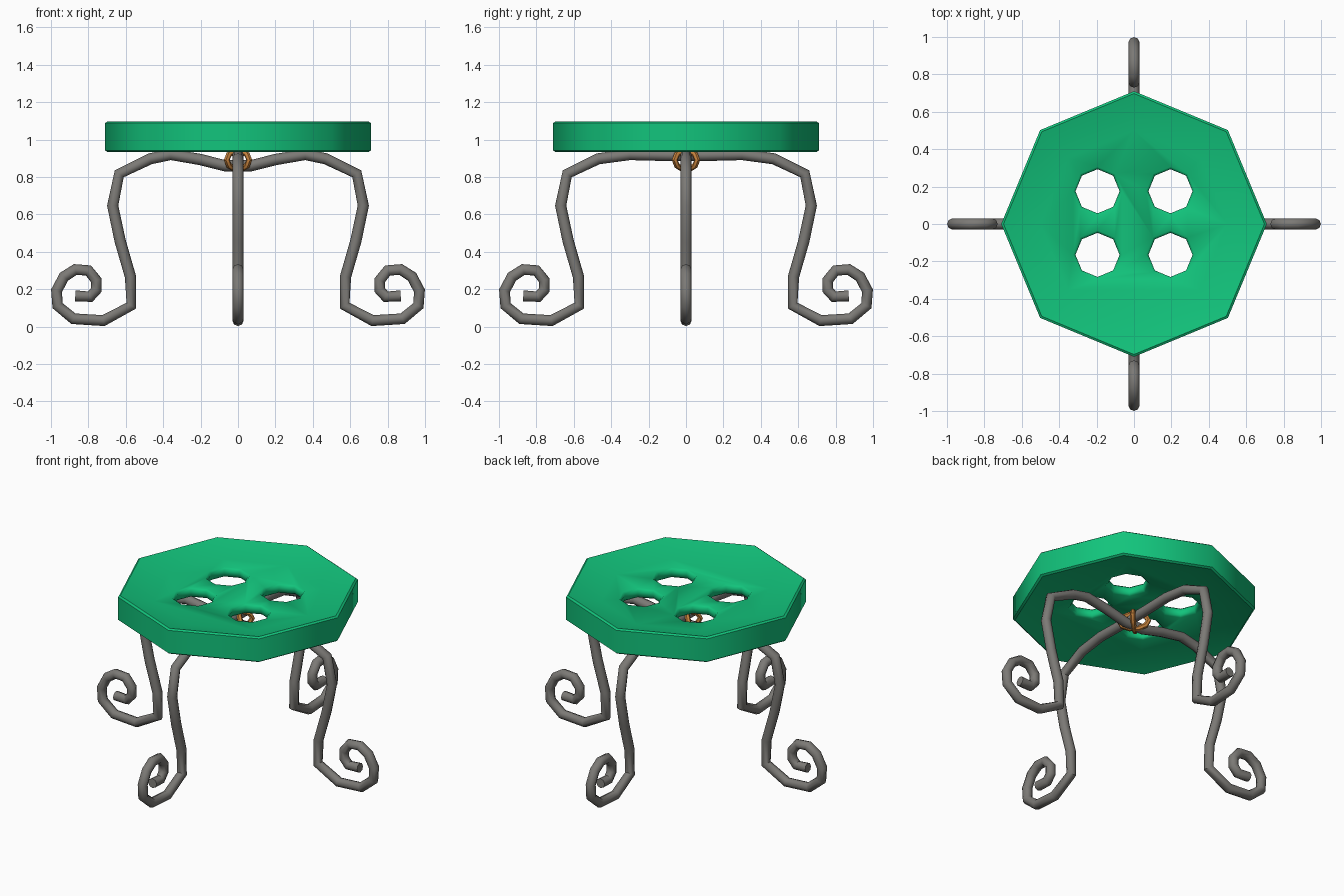
import bpy, bmesh, math
from mathutils import Vector

if "Cube" in bpy.data.objects:
    bpy.data.objects.remove(bpy.data.objects["Cube"])


def material(name, rgb):
    m = bpy.data.materials.new(name)
    m.diffuse_color = (*rgb, 1)
    m.use_nodes = True
    m.node_tree.nodes["Principled BSDF"].inputs["Base Color"].default_value = m.diffuse_color
    return m


GREEN = material("button green", (0.006, 0.55, 0.2))
GREY = material("wire grey", (0.2, 0.193, 0.18))
COPPER = material("copper", (0.56, 0.22, 0.045))


def stack(bm, rings, cx=0, cy=0, n=8):
    """Closed solid from stacked n-sided rings of (radius, z), bottom to top."""
    loops = []
    for r, z in rings:
        loops.append([bm.verts.new((cx + r * math.cos(2 * math.pi * i / n),
                                    cy + r * math.sin(2 * math.pi * i / n), z)) for i in range(n)])
    for a, b in zip(loops, loops[1:]):
        for i in range(n):
            j = (i + 1) % n
            bm.faces.new((a[i], a[j], b[j], b[i]))
    bm.faces.new(loops[0][::-1])
    bm.faces.new(loops[-1])


def mesh_object(name, bm, mat):
    bmesh.ops.recalc_face_normals(bm, faces=bm.faces)
    me = bpy.data.meshes.new(name)
    bm.to_mesh(me)
    bm.free()
    ob = bpy.data.objects.new(name, me)
    bpy.context.collection.objects.link(ob)
    me.materials.append(mat)
    return ob


def activate(ob):
    bpy.ops.object.select_all(action='DESELECT')
    ob.select_set(True)
    bpy.context.view_layer.objects.active = ob


def tube(name, points, radius, mat, cyclic=False, res=2):
    cu = bpy.data.curves.new(name, 'CURVE')
    cu.dimensions = '3D'
    cu.bevel_depth = radius
    cu.bevel_resolution = res
    cu.use_fill_caps = True
    sp = cu.splines.new('POLY')
    sp.points.add(len(points) - 1)
    for p, co in zip(sp.points, points):
        p.co = (*co, 1)
    sp.use_cyclic_u = cyclic
    cu.materials.append(mat)
    ob = bpy.data.objects.new(name, cu)
    bpy.context.collection.objects.link(ob)
    activate(ob)
    bpy.ops.object.convert(target='MESH')
    bpy.ops.object.shade_smooth_by_angle(angle=math.radians(50))
    return ob


# Seat: octagonal button dished on both faces
bm = bmesh.new()
stack(bm, [(0.5, 0.985), (0.71, 0.93), (0.71, 1.1), (0.5, 1.045)])
seat = mesh_object("button_seat", bm, GREEN)

# Four thread holes
bm = bmesh.new()
for x in (-0.195, 0.195):
    for y in (-0.165, 0.175):
        stack(bm, [(0.118, 0.8), (0.118, 1.3)], x, y)
cutter = mesh_object("hole_cutter", bm, GREEN)
cutter.hide_render = True
activate(seat)
mod = seat.modifiers.new("holes", 'BOOLEAN')
mod.operation = 'DIFFERENCE'
mod.solver = 'EXACT'
mod.object = cutter
bpy.ops.object.modifier_apply(modifier=mod.name)
bpy.data.objects.remove(cutter)

# Small bevel on rims and hole edges
mod = seat.modifiers.new("edge", 'BEVEL')
mod.width = 0.012
mod.segments = 1
mod.limit_method = 'ANGLE'
mod.angle_limit = math.radians(60)
bpy.ops.object.modifier_apply(modifier=mod.name)
bpy.ops.object.shade_smooth_by_angle(angle=math.radians(50))

# Legs: two wires, each bent into a pair of curled legs
LEG = [(0.47, 0.90), (0.635, 0.82), (0.67, 0.65), (0.63, 0.46), (0.575, 0.27), (0.57, 0.115),
       (0.72, 0.035), (0.88, 0.045), (0.965, 0.115), (0.97, 0.195), (0.93, 0.27), (0.87, 0.308),
       (0.80, 0.303), (0.757, 0.25), (0.757, 0.20), (0.79, 0.163), (0.87, 0.167)]
LEG = [(a, z - 0.003) for a, z in LEG]
ARCH_X = [(0.07, 0.86), (0.2, 0.893), (0.36, 0.92)]
ARCH_Y = [(0.1, 0.915), (0.3, 0.92)]


def wire(name, arch, direction):
    half = arch + LEG
    path = [(-a, z) for a, z in reversed(half)] + half
    d = Vector(direction)
    tube(name, [d * a + Vector((0, 0, z)) for a, z in path], 0.03, GREY)


wire("side_legs", ARCH_X, (1, 0, 0))
wire("front_and_back_legs", ARCH_Y, (0, 1, 0))

# Copper binding: diagonal loops around the crossing
for k, turn in enumerate((45, 135)):
    c, s = math.cos(math.radians(turn)), math.sin(math.radians(turn))
    pts = []
    for i in range(10):
        t = 2 * math.pi * i / 10
        h = 0.085 * math.cos(t)
        pts.append((c * h, s * h, 0.89 + 0.05 * math.sin(t)))
    tube(f"binding_loop_{k + 1}", pts, 0.016, COPPER, True, 1)
